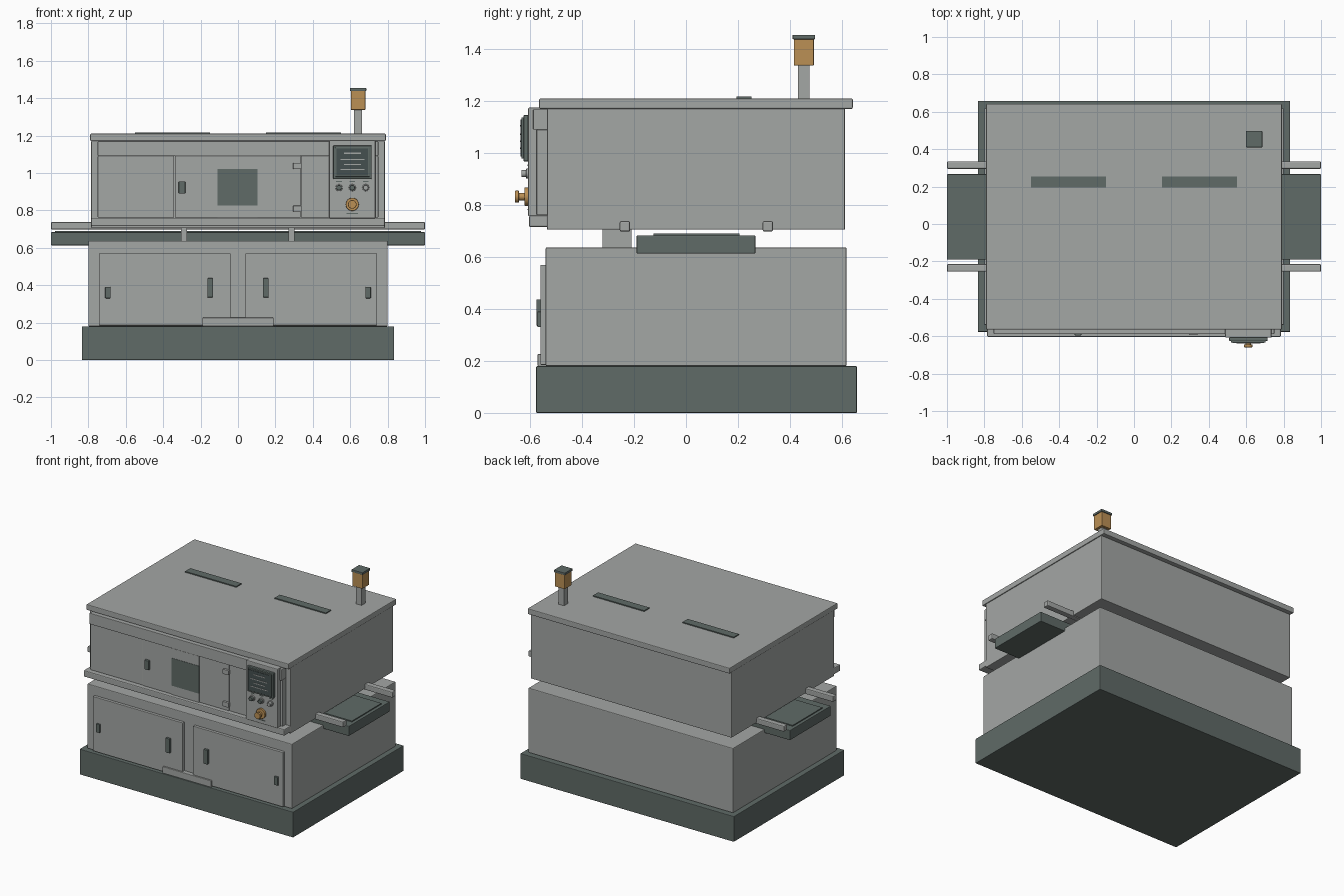
import bpy, math

def mat(name, rgb):
    m = bpy.data.materials.new(name)
    m.diffuse_color = (*rgb, 1)
    return m

GREY = mat("light_grey", (0.37, 0.385, 0.375))
DARK = mat("dark_grey_green", (0.115, 0.145, 0.135))
SCREEN = mat("screen_dark", (0.06, 0.08, 0.08))
AMBER = mat("amber", (0.50, 0.28, 0.09))

def finish(o, name, m, bevel):
    o.name = name
    o.data.materials.append(m)
    if bevel:
        b = o.modifiers.new("edge", 'BEVEL')
        b.width, b.segments, b.limit_method = bevel, 2, 'ANGLE'
    return o

def box(name, x, y, z, m=GREY, bevel=0.0):
    """Box from (min, max) ranges along each axis."""
    c = [(a + b) / 2 for a, b in (x, y, z)]
    bpy.ops.mesh.primitive_cube_add(size=1, location=c)
    o = bpy.context.object
    o.scale = [b - a for a, b in (x, y, z)]
    bpy.ops.object.transform_apply(location=False, rotation=False, scale=True)
    return finish(o, name, m, bevel)

def knob(name, x, z, r, y, m):
    """Round part whose axis points to the front."""
    bpy.ops.mesh.primitive_cylinder_add(vertices=24, radius=r, depth=y[1] - y[0],
        location=(x, sum(y) / 2, z), rotation=(math.pi / 2, 0, 0))
    o = finish(bpy.context.object, name, m, 0.002)
    bpy.ops.object.shade_smooth_by_angle(angle=math.radians(35))
    return o

# Main housing
box("plinth", (-0.835, 0.835), (-0.577, 0.658), (0, 0.18), DARK, 0.004)
box("lower_cabinet", (-0.80, 0.80), (-0.54, 0.618), (0.18, 0.637), GREY, 0.005)
box("upper_housing", (-0.785, 0.785), (-0.535, 0.612), (0.705, 1.172), GREY, 0.004)
box("lid", (-0.79, 0.79), (-0.565, 0.642), (1.17, 1.21), GREY, 0.005)

# Conveyor through the gap
box("conveyor_bed", (-1, 1), (-0.19, 0.267), (0.613, 0.683), DARK, 0.004)
box("conveyor_belt", (-0.978, 0.978), (-0.125, 0.205), (0.683, 0.69), DARK)
for n, y in (("front", -0.235), ("back", 0.315)):
    box(n + "_guide_rail", (-1, 1), (y - 0.02, y + 0.02), (0.698, 0.738), GREY, 0.006)
for n, x in (("left", -0.289), ("right", 0.287)):
    box(n + "_support", (x - 0.016, x + 0.016), (-0.322, -0.21), (0.63, 0.715))

# Lower cabinet doors, handles and latches
for n, s in (("left", -1), ("right", 1)):
    def span(a, b):
        return tuple(sorted((s * a, s * b)))
    box(n + "_cabinet_door", span(0.04, 0.743), (-0.56, -0.535), (0.185, 0.57), GREY, 0.003)
    box(n + "_door_handle", span(0.133, 0.164), (-0.576, -0.555), (0.335, 0.437), DARK, 0.003)
    box(n + "_door_latch", span(0.682, 0.71), (-0.572, -0.555), (0.33, 0.39), DARK, 0.003)
    # Roof vents
    box(n + "_roof_vent", span(0.15, 0.55), (0.195, 0.253), (1.208, 1.217), DARK)
box("kick_ledge", (-0.19, 0.19), (-0.571, -0.535), (0.18, 0.226), GREY, 0.003)

# Upper front panels
box("front_skirt", (-0.785, 0.785), (-0.604, -0.53), (0.715, 0.76), GREY, 0.006)
box("front_fascia", (-0.75, 0.75), (-0.588, -0.53), (1.09, 1.168), GREY, 0.003)
box("left_front_panel", (-0.75, -0.341), (-0.575, -0.53), (0.762, 1.09), GREY, 0.002)
box("access_door", (-0.338, 0.334), (-0.579, -0.53), (0.762, 1.09), GREY, 0.002)
box("right_front_panel", (0.337, 0.75), (-0.575, -0.53), (0.762, 1.09), GREY, 0.002)
box("door_window", (-0.11, 0.105), (-0.585, -0.578), (0.825, 1.02), DARK)
for n, z in (("lower", (0.762, 0.825)), ("upper", (1.02, 1.088))):
    box(n + "_window_trim", (-0.11, 0.105), (-0.583, -0.578), z)
box("access_handle", (-0.317, -0.282), (-0.596, -0.575), (0.89, 0.955), DARK, 0.003)
for n, z in (("lower", 0.808), ("upper", 1.037)):
    box(n + "_hinge", (0.295, 0.34), (-0.594, -0.575), (z - 0.017, z + 0.017), GREY, 0.003)

# Control panel
box("control_box", (0.487, 0.735), (-0.608, -0.53), (0.757, 1.175), GREY, 0.005)
box("screen_bezel", (0.508, 0.715), (-0.626, -0.606), (0.967, 1.147), DARK, 0.006)
box("screen_hood", (0.519, 0.704), (-0.634, -0.62), (0.979, 1.137), DARK, 0.003)
box("screen", (0.527, 0.696), (-0.637, -0.632), (0.986, 1.13), SCREEN)
for i, (w, z) in enumerate(((0.045, 1.105), (0.065, 1.072), (0.045, 1.045), (0.065, 1.018))):
    box(f"screen_bar_{i + 1}", (0.612 - w, 0.612 + w), (-0.639, -0.636), (z - 0.003, z + 0.003))
for i, (x, m) in enumerate(((0.54, DARK), (0.611, DARK), (0.683, GREY))):
    knob(f"button_collar_{i + 1}", x, 0.921, 0.019, (-0.616, -0.605), GREY)
    knob(f"button_{i + 1}", x, 0.921, 0.014, (-0.634, -0.61), m)
    box(f"button_mark_{i + 1}", (x - 0.015, x + 0.015), (-0.61, -0.606), (0.951, 0.956), DARK)
knob("stop_collar", 0.611, 0.832, 0.035, (-0.622, -0.605), AMBER)
knob("stop_stem", 0.611, 0.832, 0.014, (-0.645, -0.615), AMBER)
knob("stop_head", 0.611, 0.832, 0.023, (-0.659, -0.643), AMBER)
box("stop_mark", (0.58, 0.642), (-0.61, -0.606), (0.78, 0.785), DARK)

# Signal lamp
box("lamp_post", (0.621, 0.664), (0.432, 0.475), (1.2, 1.34))
box("lamp", (0.604, 0.681), (0.415, 0.492), (1.337, 1.44), AMBER, 0.003)
box("lamp_cap", (0.599, 0.686), (0.41, 0.497), (1.438, 1.455), DARK, 0.003)
